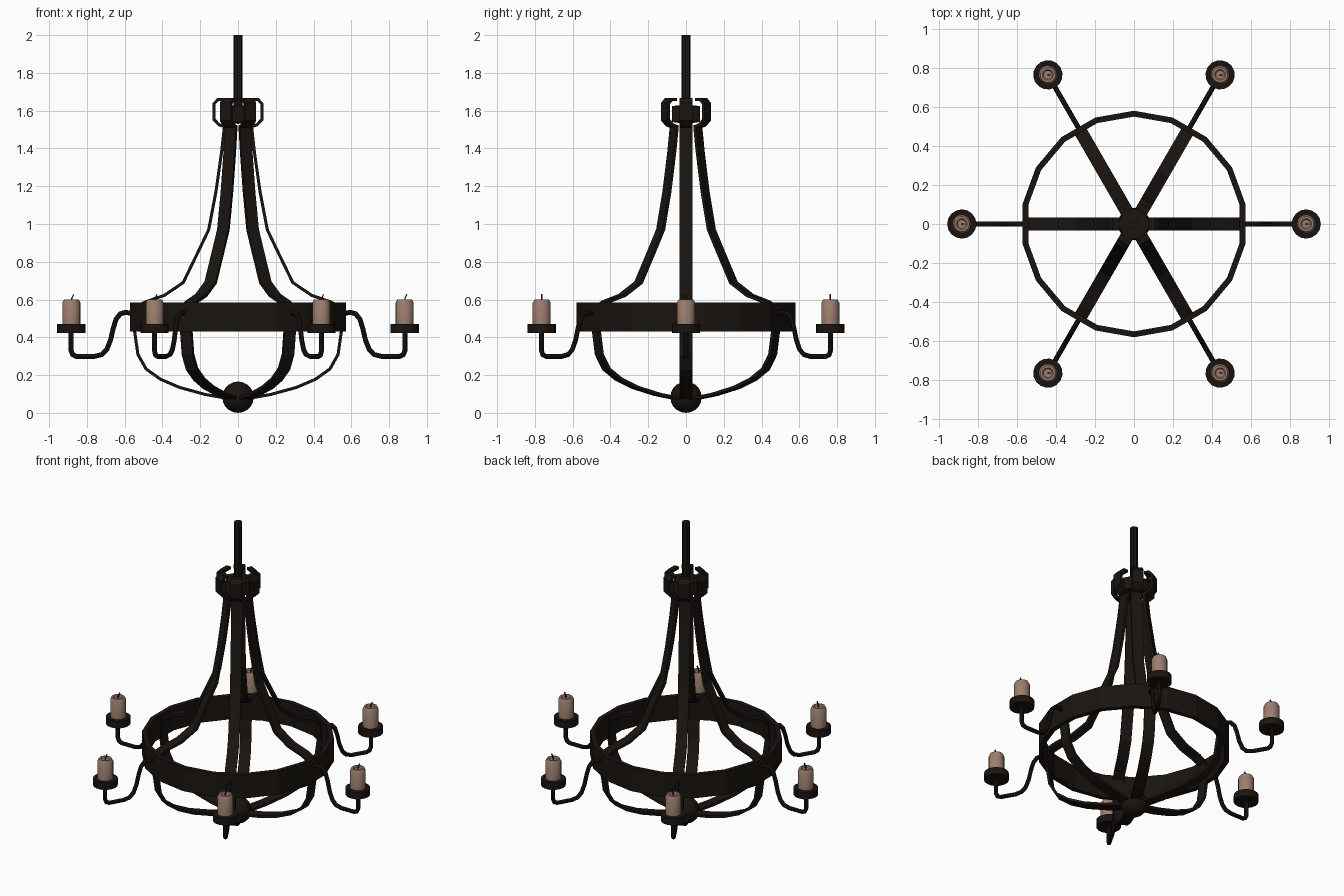
import bpy, bmesh, math
from mathutils import Vector, Matrix

if "Cube" in bpy.data.objects:
    bpy.data.objects.remove(bpy.data.objects["Cube"])


def material(name, rgb):
    m = bpy.data.materials.new(name)
    m.diffuse_color = (*rgb, 1)
    m.use_nodes = True
    m.node_tree.nodes["Principled BSDF"].inputs["Base Color"].default_value = m.diffuse_color
    return m


iron = material("dark_iron", (0.010, 0.007, 0.005))
wax = material("wax", (0.33, 0.21, 0.155))
soot = material("wick_black", (0.02, 0.015, 0.012))


def finish(bm, name, mat, smooth=False):
    bmesh.ops.recalc_face_normals(bm, faces=bm.faces)
    for f in bm.faces:
        f.smooth = smooth
    me = bpy.data.meshes.new(name)
    bm.to_mesh(me)
    bm.free()
    me.materials.append(mat)
    ob = bpy.data.objects.new(name, me)
    bpy.context.collection.objects.link(ob)
    if smooth:
        bpy.context.view_layer.objects.active = ob
        ob.select_set(True)
        bpy.ops.object.shade_smooth_by_angle(angle=math.radians(40))
        ob.select_set(False)
    return ob


def sweep(name, path, section, mat, smooth=False):
    """Sweep a (normal, sideways) section along an (r, z) path in the xz plane."""
    bm = bmesh.new()
    pts = [Vector(p) for p in path]
    rings = []
    for i, p in enumerate(pts):
        a = (p - pts[i - 1]).normalized() if i else (pts[1] - p).normalized()
        b = (pts[i + 1] - p).normalized() if i < len(pts) - 1 else a
        t = (a + b).normalized()
        n = Vector((-t.y, t.x)) / max(t.dot(a), 0.6)
        rings.append([bm.verts.new((p.x + n.x * u, v, p.y + n.y * u)) for u, v in section])
    k = len(section)
    for r0, r1 in zip(rings, rings[1:]):
        for j in range(k):
            bm.faces.new((r0[j], r0[(j + 1) % k], r1[(j + 1) % k], r1[j]))
    bm.faces.new(rings[0])
    bm.faces.new(rings[-1])
    return finish(bm, name, mat, smooth)


def lathe(name, profile, sides, mat, start=0.0, closed=False, smooth=False):
    """Revolve an (r, z) profile about z."""
    bm = bmesh.new()
    vs = [bm.verts.new((r * math.cos(start), r * math.sin(start), z)) for r, z in profile]
    edges = [bm.edges.new(e) for e in zip(vs, vs[1:])]
    if closed:
        edges.append(bm.edges.new((vs[-1], vs[0])))
    bmesh.ops.spin(bm, geom=vs + edges, cent=(0, 0, 0), axis=(0, 0, 1),
                   angle=2 * math.pi, steps=sides)
    bmesh.ops.remove_doubles(bm, verts=bm.verts, dist=1e-4)
    return finish(bm, name, mat, smooth)


def six(ob, x=0.0, turn=True):
    """Place six linked copies around the vertical axis."""
    base = ob.name
    for i in range(6):
        c = ob if i == 0 else ob.copy()
        if i:
            bpy.context.collection.objects.link(c)
        a = i * math.pi / 3
        c.name = f"{base}_{i + 1}"
        c.location = (x * math.cos(a), x * math.sin(a), 0)
        c.rotation_euler.z = a if turn else 0


# main ring, 18 flat sides
lathe("ring_band", [(0.58, 0.43), (0.58, 0.585), (0.55, 0.585), (0.55, 0.43)],
      18, iron, math.radians(10), closed=True)

# flat straps: top hook, upper sweep, inside of ring, lower basket
strap = [(0.075, 1.66), (0.105, 1.66), (0.126, 1.637), (0.126, 1.552), (0.10, 1.525),
         (0.072, 1.515), (0.087, 1.38), (0.117, 1.17), (0.155, 0.97), (0.205, 0.865),
         (0.29, 0.69), (0.39, 0.622), (0.49, 0.588), (0.54, 0.56), (0.547, 0.43),
         (0.53, 0.31), (0.487, 0.233), (0.41, 0.178), (0.31, 0.135), (0.175, 0.098),
         (0.03, 0.072)]
w, t = 0.034, 0.008
six(sweep("strap", strap, [(-t, -w), (t, -w), (t, w), (-t, w)], iron))

# top hub and hanging rod
lathe("top_hub", [(0, 1.53), (0.085, 1.54), (0.085, 1.625), (0, 1.63)], 6, iron)
lathe("hanging_rod", [(0, 1.56), (0.025, 1.56), (0.025, 2.0), (0, 2.0)], 8, iron, smooth=True)

# bottom ball
bm = bmesh.new()
bmesh.ops.create_uvsphere(bm, u_segments=16, v_segments=10, radius=0.083,
                          matrix=Matrix.Translation((0, 0, 0.083)))
finish(bm, "bottom_ball", iron, True)

# candle arms
arm = [(0.55, 0.525), (0.595, 0.532), (0.622, 0.525), (0.645, 0.497), (0.66, 0.45),
       (0.675, 0.385), (0.695, 0.335), (0.72, 0.309), (0.76, 0.299), (0.855, 0.299),
       (0.875, 0.308), (0.884, 0.33), (0.884, 0.44)]
circle = [(0.013 * math.cos(i * math.pi / 4), 0.013 * math.sin(i * math.pi / 4)) for i in range(8)]
six(sweep("arm", arm, circle, iron, True))

# drip trays, candles and wicks
six(lathe("tray", [(0, 0.424), (0.075, 0.424), (0.075, 0.47), (0, 0.47)], 16, iron, smooth=True), 0.882)
six(lathe("candle", [(0, 0.468), (0.048, 0.468), (0.048, 0.583), (0.039, 0.6), (0.028, 0.6),
                     (0.022, 0.592), (0, 0.592)], 16, wax, smooth=True), 0.882)
six(sweep("wick", [(0, 0.588), (0.002, 0.606), (0.012, 0.628)],
          [(-0.003, -0.003), (0.003, -0.003), (0.003, 0.003), (-0.003, 0.003)], soot),
    0.882, turn=False)
